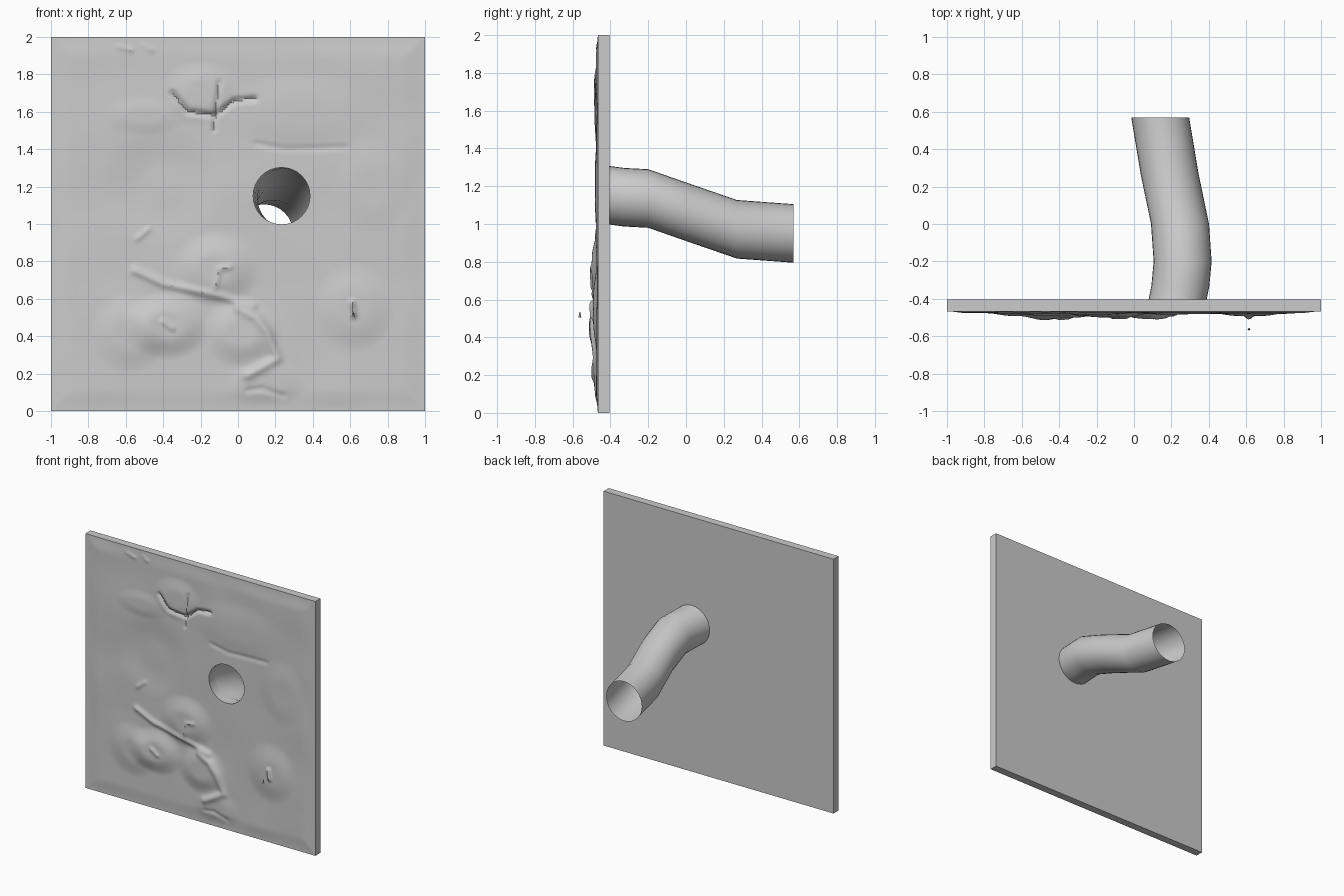
import bpy, bmesh, math
from mathutils import Vector, noise

if "Cube" in bpy.data.objects:
    bpy.data.objects.remove(bpy.data.objects["Cube"])

FRONT, BACK, N = -0.467, -0.405, 170


def smooth(t):
    t = max(0.0, min(1.0, t))
    return t * t * (3 - 2 * t)


def seg_dist(p, a, b):
    a, b = Vector(a), Vector(b)
    t = max(0, min(1, (p - a).dot(b - a) / (b - a).length_squared))
    return (p - a - (b - a) * t).length


def path_dist(p, pts):
    return min(seg_dist(p, a, b) for a, b in zip(pts, pts[1:]))


# Rock lumps: x, z, radius x, radius z, height
lumps = [(-0.12, 0.76, 0.22, 0.19, 0.024), (-0.38, 0.46, 0.22, 0.17, 0.028),
         (0.02, 0.42, 0.2, 0.18, 0.024), (0.62, 0.55, 0.2, 0.22, 0.016),
         (0.72, 1.2, 0.2, 0.24, 0.009), (-0.2, 1.7, 0.2, 0.16, 0.014),
         (-0.4, 1.2, 0.3, 0.3, -0.012), (-0.58, 0.42, 0.2, 0.2, 0.016),
         (0.35, 1.6, 0.4, 0.2, 0.007), (-0.5, 1.58, 0.22, 0.1, 0.007),
         (0.15, 0.15, 0.2, 0.14, 0.01)]

# Cracks and ridges: polyline, height, width
creases = [([(-0.55, 0.75), (-0.4, 0.68), (-0.1, 0.615), (0.08, 0.56)], 0.014, 0.02),
           ([(0.0, 0.55), (0.1, 0.5), (0.16, 0.42), (0.21, 0.28), (0.05, 0.19)], 0.016, 0.025),
           ([(-0.35, 1.7), (-0.27, 1.6), (-0.12, 1.58), (-0.02, 1.66), (0.09, 1.67)], -0.018, 0.014),
           ([(-0.1, 1.76), (-0.11, 1.68), (-0.13, 1.5)], -0.012, 0.01),
           ([(0.1, 1.43), (0.25, 1.4), (0.58, 1.41)], -0.006, 0.014),
           ([(-0.64, 1.95), (-0.57, 1.93)], 0.012, 0.012),
           ([(-0.5, 1.96), (-0.46, 1.93)], 0.012, 0.012),
           ([(-0.54, 0.92), (-0.48, 0.97)], 0.008, 0.014),
           ([(-0.12, 0.66), (-0.1, 0.76), (-0.04, 0.77)], 0.009, 0.014),
           ([(-0.4, 0.48), (-0.35, 0.44)], 0.012, 0.014),
           ([(0.61, 0.58), (0.62, 0.51)], 0.02, 0.014),
           ([(0.05, 0.11), (0.13, 0.12), (0.24, 0.08)], -0.008, 0.014)]


def relief(x, z):
    p = Vector((x, z))
    h = 0.007 + 0.006 * noise.noise(Vector((x * 3, z * 3, 4.0)))
    for cx, cz, rx, rz, amp in lumps:
        r = math.hypot((x - cx) / rx, (z - cz) / rz)
        h += amp * smooth((1.1 - r) / 0.75)
    for pts, amp, width in creases:
        h += amp * math.exp(-(path_dist(p, pts) / width) ** 2)
    edge = min(1 - abs(x), z, 2 - z)
    return h * smooth(edge / 0.12)


def finish(bm, name):
    bmesh.ops.recalc_face_normals(bm, faces=bm.faces)
    mesh = bpy.data.meshes.new(name)
    bm.to_mesh(mesh)
    bm.free()
    ob = bpy.data.objects.new(name, mesh)
    bpy.context.collection.objects.link(ob)
    return ob


def shade(ob, angle=35):
    bpy.ops.object.select_all(action='DESELECT')
    ob.select_set(True)
    bpy.context.view_layer.objects.active = ob
    bpy.ops.object.shade_smooth_by_angle(angle=math.radians(angle))


# Wall slab: rough rock face, straight sides, flat back
bm = bmesh.new()
bmesh.ops.create_grid(bm, x_segments=N, y_segments=N, size=1.0)
rim = [e for e in bm.edges if e.is_boundary]
for v in bm.verts:
    x, z = v.co.x, v.co.y + 1
    v.co = (x, FRONT - relief(x, z), z)
ext = bmesh.ops.extrude_edge_only(bm, edges=rim)['geom']
for v in (g for g in ext if isinstance(g, bmesh.types.BMVert)):
    v.co.y = BACK
bmesh.ops.contextual_create(bm, geom=[e for e in bm.edges if e.is_boundary])
wall = finish(bm, "rock_wall")

# Round opening cut through the wall
bpy.ops.mesh.primitive_cylinder_add(vertices=32, radius=0.152, depth=0.5,
                                    location=(0.233, -0.44, 1.15),
                                    rotation=(math.pi / 2, 0, 0))
cutter = bpy.context.object
cutter.name = "opening_cutter"
cutter.hide_render = True
mod = wall.modifiers.new("opening", 'BOOLEAN')
mod.operation, mod.object, mod.solver = 'DIFFERENCE', cutter, 'EXACT'
bpy.context.view_layer.objects.active = wall
bpy.ops.object.modifier_apply(modifier=mod.name)
bpy.data.objects.remove(cutter)
shade(wall)

# Winding tunnel: open tube behind the opening
path = [(0.233, BACK, 1.152), (0.248, -0.33, 1.142), (0.26, -0.2, 1.135),
        (0.246, 0.0, 1.065), (0.19, 0.27, 0.972), (0.14, 0.57, 0.95)]
bm = bmesh.new()
rings = [[bm.verts.new((cx + 0.155 * math.cos(a), y, cz + 0.155 * math.sin(a)))
          for a in (2 * math.pi * i / 32 for i in range(32))] for cx, y, cz in path]
for r0, r1 in zip(rings, rings[1:]):
    for i in range(32):
        j = (i + 1) % 32
        bm.faces.new((r0[i], r0[j], r1[j], r1[i]))
shade(finish(bm, "tunnel_tube"))

# Small loose rock chip in front of the wall
bm = bmesh.new()
bmesh.ops.create_cone(bm, segments=4, radius1=0.008, radius2=0.002, depth=0.03, cap_ends=True)
bmesh.ops.translate(bm, verts=bm.verts, vec=(0.615, -0.562, 0.52))
finish(bm, "rock_chip")
